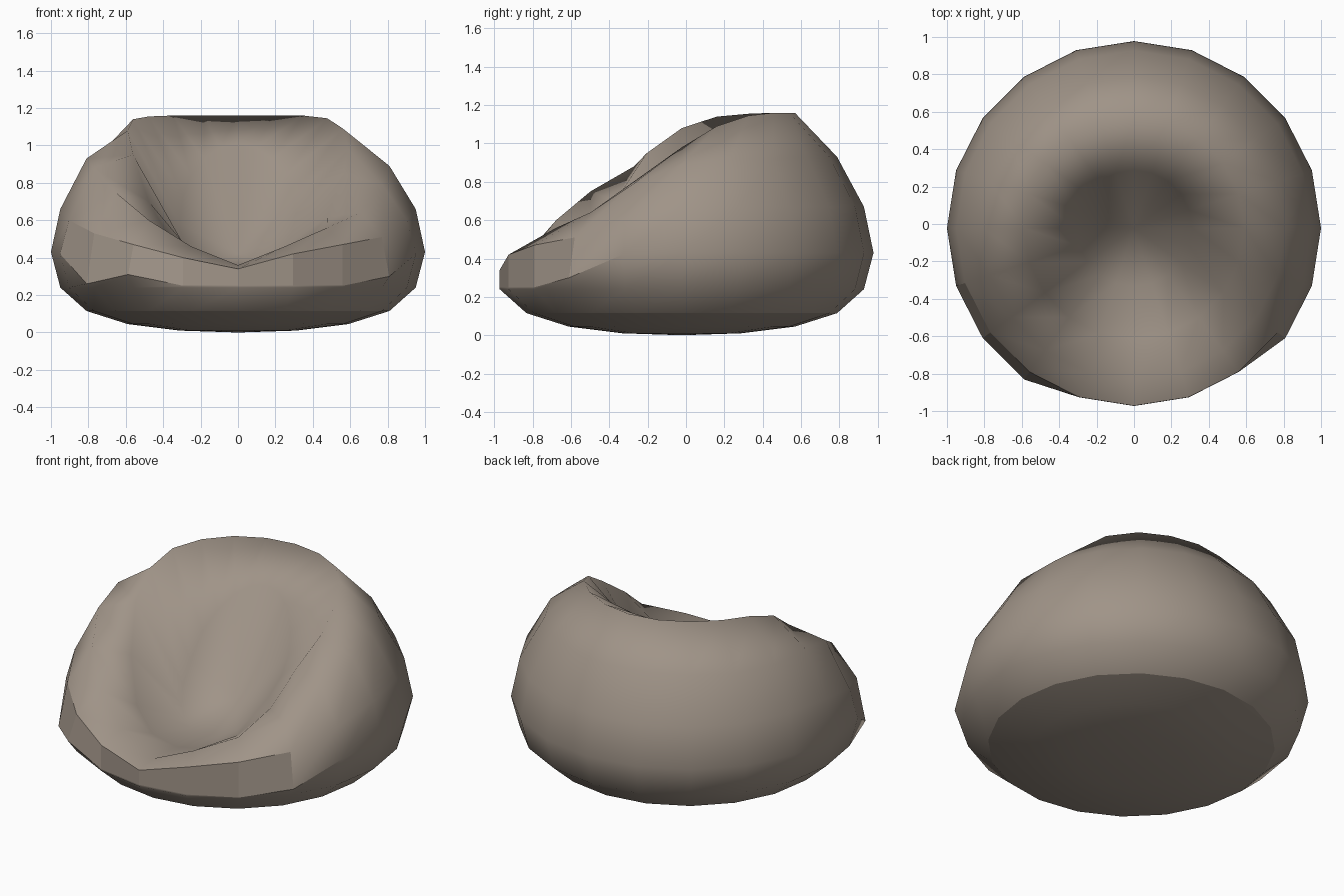
import bpy, bmesh, math

if "Cube" in bpy.data.objects:
    bpy.data.objects.remove(bpy.data.objects["Cube"])

N = 20          # segments around the bag
CY = -0.022     # centre of the round plan

mat = bpy.data.materials.new("taupe fabric")
mat.diffuse_color = (0.35, 0.295, 0.245, 1)
mat.use_nodes = True
mat.node_tree.nodes["Principled BSDF"].inputs["Base Color"].default_value = mat.diffuse_color

# underside rings: radius, height
lower = [(0.31, 0.01), (0.59, 0.045), (0.81, 0.115), (0.95, 0.24)]

# upper rings: radius, heights every 18 degrees from front (0) to back (180)
upper = [
    (1.00, [.25, .25, .28, .28, .42, .43, .43, .43, .43, .43, .43]),
    (0.95, [.34, .41, .47, .52, .60, .66, .67, .67, .67, .67, .67]),
    (0.81, [.36, .46, .58, .695, .835, .91, .92, .92, .93, .93, .93]),
    (0.59, [.35, .37, .47, .66, .90, 1.03, 1.115, 1.15, 1.16, 1.16, 1.16]),
    (0.31, [.33, .33, .36, .43, .51, .61, .73, .84, .93, .99, 1.01]),
]
# the left arm stands higher than the right: half difference per ring
lean = {
    0: {2: .03, 3: -.02},
    1: {1: -.01, 3: .01},
    2: {2: .02, 3: .055, 4: .045, 5: .02},
    3: {3: .04, 4: .05, 5: .05, 6: .025, 7: .005},
    4: {2: -.01, 3: -.03, 4: -.04, 5: -.03},
}

bm = bmesh.new()
rings = []


def add_ring(point):
    ring = []
    for i in range(N):
        k = min(i, N - i)                 # angle step from the front
        left = i > N / 2
        a = math.tau * i / N
        r, z = point(k, left)
        ring.append(bm.verts.new((r * math.sin(a), CY - r * math.cos(a), z)))
    rings.append(ring)


# underside
for r, z in lower:
    add_ring(lambda k, left: (r, z))

# sides, arm crests, backrest and hollow seat
for j, (r, zs) in enumerate(upper):
    def over(k, left):
        dz = lean[j].get(k, 0) * (1 if left else -1)
        # the widest ring is tucked in along the front
        tucked = j == 0 and (k < 2 or (k == 2 and not left))
        return (0.951 if tucked else r), zs[k] + dz
    add_ring(over)

# skin between rings and close both poles, with flat creases in front
for j, (a, b) in enumerate(zip(rings, rings[1:])):
    for i in range(N):
        n = (i + 1) % N
        f = bm.faces.new((a[i], a[n], b[n], b[i]))
        f.smooth = not (j == 4 and (i < 3 or i >= N - 4))
bottom = bm.verts.new((0, CY, 0))
seat = bm.verts.new((0, CY, 0.42))
for i in range(N):
    n = (i + 1) % N
    bm.faces.new((bottom, rings[0][n], rings[0][i])).smooth = True
    bm.faces.new((seat, rings[-1][i], rings[-1][n])).smooth = True
bmesh.ops.recalc_face_normals(bm, faces=bm.faces[:])

# hard seams: round the base, and along the front fold
for i in range(N):
    n = (i + 1) % N
    bm.edges.get((rings[2][i], rings[2][n])).smooth = False
    if i < 4 or i >= N - 4:
        bm.edges.get((rings[4][i], rings[4][n])).smooth = False

me = bpy.data.meshes.new("bean_bag_seat")
bm.to_mesh(me)
bm.free()
me.materials.append(mat)
bpy.context.collection.objects.link(bpy.data.objects.new("bean_bag_seat", me))
